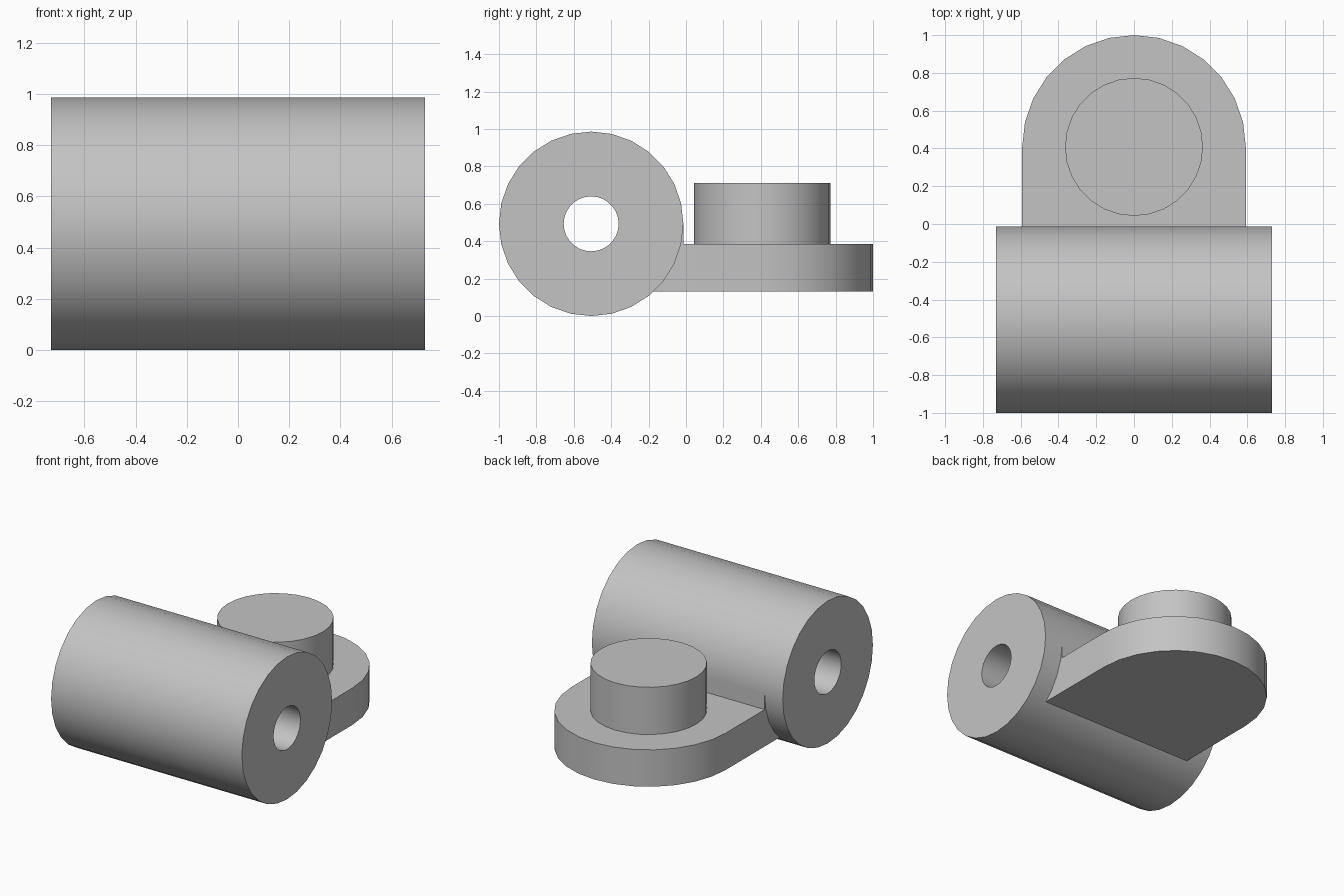
import bpy
import bmesh
from math import cos, sin, pi

SEGMENTS = 28
BARREL_Y, BARREL_R, BORE_R, BARREL_HALF = -0.507, 0.493, 0.147, 0.73
PLATE_HALF, PLATE_LOW, PLATE_TOP = 0.592, 0.13, 0.385
BOSS_Y, BOSS_R, BOSS_TOP = 0.408, 0.365, 0.712

cube = bpy.data.objects.get("Cube")
if cube:
    bpy.data.objects.remove(cube, do_unlink=True)

grey = bpy.data.materials.new("light grey")
grey.use_nodes = True
grey.diffuse_color = (0.55, 0.55, 0.55, 1)
grey.node_tree.nodes["Principled BSDF"].inputs["Base Color"].default_value = grey.diffuse_color


def finish(name, bm):
    """Turn a bmesh into a named object with smooth walls and sharp rims."""
    bmesh.ops.recalc_face_normals(bm, faces=bm.faces)
    mesh = bpy.data.meshes.new(name)
    bm.to_mesh(mesh)
    bm.free()
    mesh.materials.append(grey)
    obj = bpy.data.objects.new(name, mesh)
    bpy.context.collection.objects.link(obj)
    bpy.ops.object.select_all(action="DESELECT")
    obj.select_set(True)
    bpy.context.view_layer.objects.active = obj
    bpy.ops.object.shade_smooth_by_angle(angle=pi / 6)
    return obj


def prism(name, outline, low, high):
    """Extrude a flat xy outline between two heights."""
    bm = bmesh.new()
    rings = [[bm.verts.new((x, y, z)) for x, y in outline] for z in (low, high)]
    bm.faces.new(rings[0])
    bm.faces.new(rings[1])
    for i in range(len(outline)):
        bm.faces.new((rings[0][i - 1], rings[0][i], rings[1][i], rings[1][i - 1]))
    return finish(name, bm)


def arc(radius, centre_y, steps, sweep):
    return [(radius * cos(sweep * i / steps), centre_y + radius * sin(sweep * i / steps))
            for i in range(steps + 1)]


# Horizontal barrel with a bore along its whole length
bm = bmesh.new()
section = [(-BARREL_HALF, BARREL_R), (BARREL_HALF, BARREL_R),
           (BARREL_HALF, BORE_R), (-BARREL_HALF, BORE_R)]
rings = []
for i in range(SEGMENTS):
    a = 2 * pi * i / SEGMENTS
    rings.append([bm.verts.new((x, BARREL_Y + r * cos(a), BARREL_R + r * sin(a)))
                  for x, r in section])
for i in range(SEGMENTS):
    for j in range(4):
        bm.faces.new((rings[i - 1][j - 1], rings[i - 1][j], rings[i][j], rings[i][j - 1]))
finish("barrel", bm)

# Round-ended plate, running into the barrel
prism("plate", arc(PLATE_HALF, BOSS_Y, SEGMENTS // 2, pi)
      + [(-PLATE_HALF, -0.25), (PLATE_HALF, -0.25)], PLATE_LOW, PLATE_TOP)

# Thin upright web where the plate meets the barrel
edge = BARREL_Y + BARREL_R
prism("web", [(-PLATE_HALF, -0.25), (PLATE_HALF, -0.25),
              (PLATE_HALF, edge), (-PLATE_HALF, edge)], PLATE_TOP - 0.02, BARREL_R)

# Round boss standing on the plate
prism("boss", arc(BOSS_R, BOSS_Y, SEGMENTS, 2 * pi)[:-1], PLATE_TOP - 0.02, BOSS_TOP)
